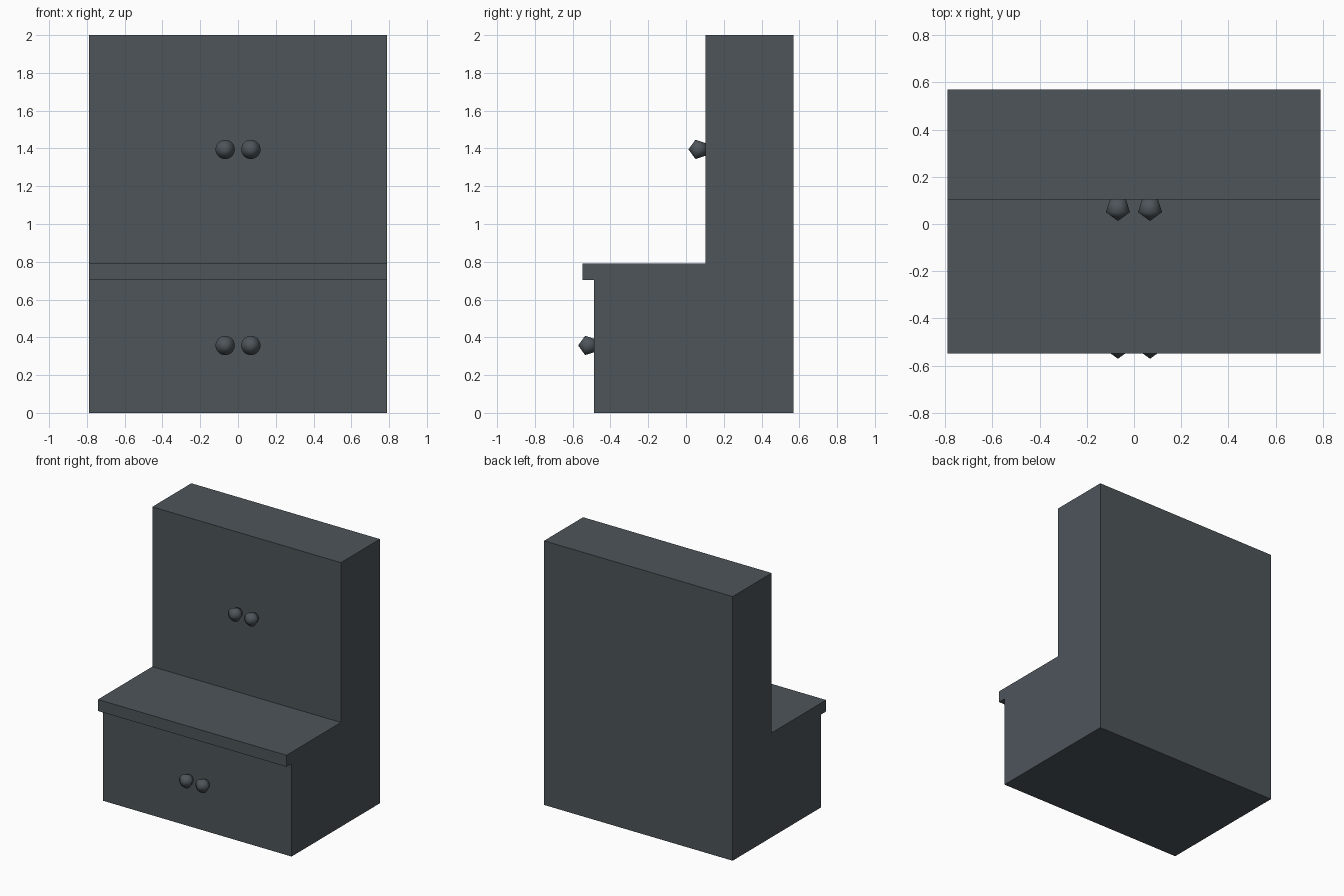
import bpy, bmesh
from math import sin, cos, pi, tau
from mathutils import Matrix

cube = bpy.data.objects.get("Cube")
if cube:
    bpy.data.objects.remove(cube, do_unlink=True)

slate = bpy.data.materials.new("slate_grey")
slate.use_nodes = True
colour = (0.075, 0.09, 0.102, 1)
slate.diffuse_color = colour
slate.node_tree.nodes["Principled BSDF"].inputs["Base Color"].default_value = colour


def add_object(name, bm):
    bmesh.ops.recalc_face_normals(bm, faces=bm.faces)
    mesh = bpy.data.meshes.new(name)
    bm.to_mesh(mesh)
    bm.free()
    mesh.materials.append(slate)
    obj = bpy.data.objects.new(name, mesh)
    bpy.context.collection.objects.link(obj)
    return obj


# Cabinet: side profile (y, z) with overhanging counter, extruded across the width
half_width = 0.79
profile = [(0.57, 0), (0.57, 2), (0.103, 2), (0.103, 0.79),
           (-0.548, 0.79), (-0.548, 0.703), (-0.487, 0.703), (-0.487, 0)]
bm = bmesh.new()
side = bm.faces.new([bm.verts.new((-half_width, y, z)) for y, z in profile])
extruded = bmesh.ops.extrude_face_region(bm, geom=[side])
bmesh.ops.translate(bm, vec=(2 * half_width, 0, 0),
                    verts=[v for v in extruded["geom"] if isinstance(v, bmesh.types.BMVert)])
add_object("cabinet", bm)


# Knob: half a pentagon spun about the front-to-back axis, pointing forward
def add_knob(name, x, tip_y, z, radius=0.0537):
    bm = bmesh.new()
    points = [(radius * sin(k * tau / 5), radius * (1 - cos(k * tau / 5))) for k in range(3)]
    points.append((0, points[-1][1]))
    verts = [bm.verts.new((r, y, 0)) for r, y in points]
    edges = [bm.edges.new(pair) for pair in zip(verts, verts[1:])]
    bmesh.ops.spin(bm, geom=verts + edges, cent=(0, 0, 0), axis=(0, 1, 0),
                   angle=tau, steps=32, use_merge=True)
    bmesh.ops.remove_doubles(bm, verts=bm.verts, dist=0.0001)
    bm.transform(Matrix.Translation((x, tip_y, z)))
    for face in bm.faces:
        face.smooth = True
    add_object(name, bm)


for level, tip_y, z in (("upper", 0.013, 1.395), ("lower", -0.571, 0.357)):
    for hand, sign in (("left", 1), ("right", -1)):
        add_knob(f"{level}_{hand}_knob", sign * 0.068, tip_y, z)
